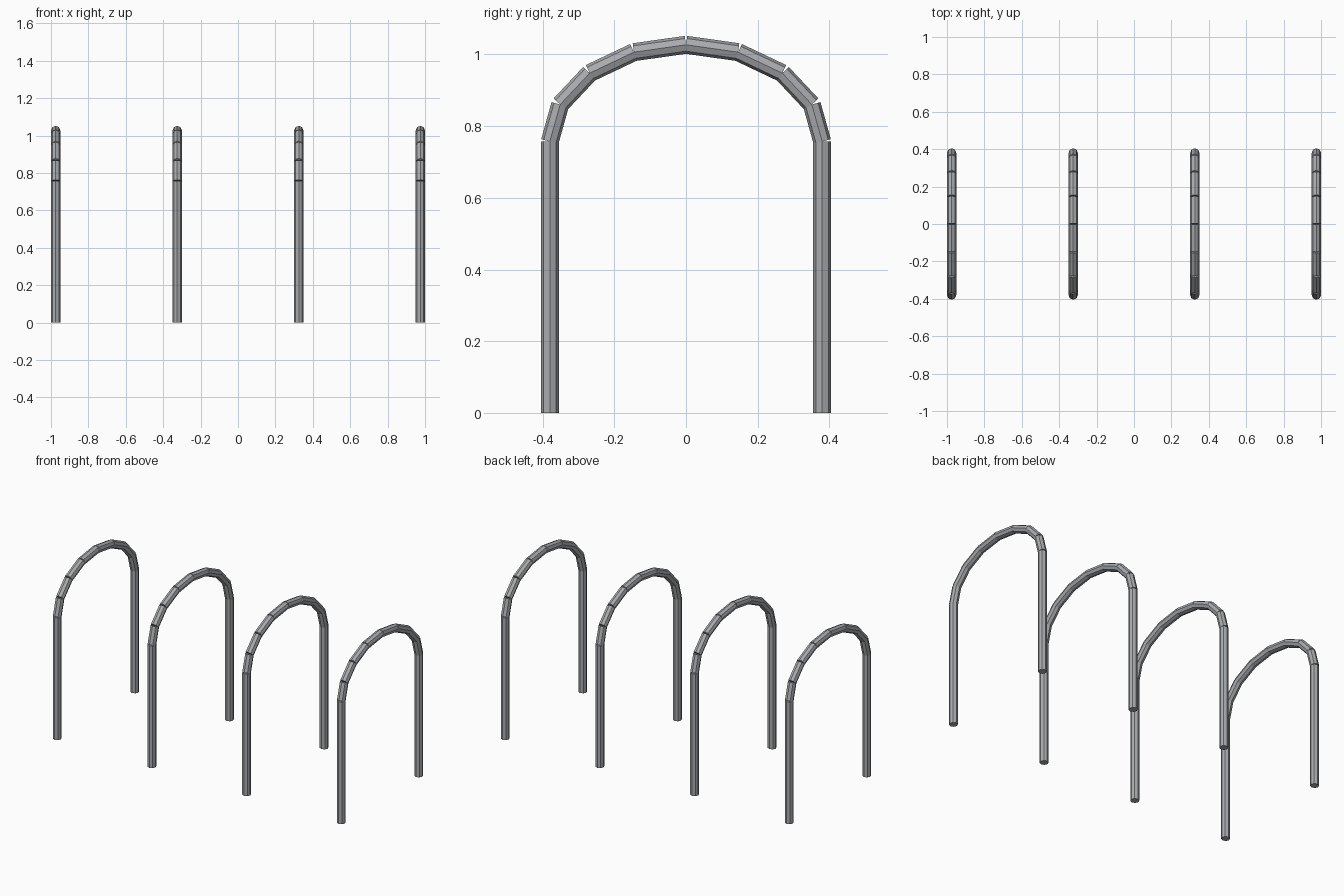
import bpy, bmesh, math
from mathutils import Vector, Matrix

cube = bpy.data.objects.get("Cube")
if cube:
    bpy.data.objects.remove(cube, do_unlink=True)

RADIUS, SIDES = 0.025, 8
HALF_SPAN, LEG_TOP, RISE = 0.38, 0.757, 0.27
ARC_PIECES, HOOPS, SPACING = 8, 4, 0.65

# Brushed grey metal
metal = bpy.data.materials.new("grey_metal")
metal.use_nodes = True
GREY = (0.40, 0.41, 0.43, 1)
metal.diffuse_color = GREY
metal.node_tree.nodes["Principled BSDF"].inputs["Base Color"].default_value = GREY


def add_tube(bm, start, end):
    """Straight capped tube between two points in the YZ plane."""
    axis = (end - start).normalized()
    side = Vector((1, 0, 0))
    turn = Matrix((side, axis.cross(side), axis)).transposed().to_4x4()
    place = Matrix.Translation((start + end) / 2) @ turn
    bmesh.ops.create_cone(bm, cap_ends=True, segments=SIDES, radius1=RADIUS,
                          radius2=RADIUS, depth=(end - start).length, matrix=place)


# Centre line: front leg, half-ellipse of straight pieces, back leg
path = [Vector((0, -HALF_SPAN, 0))]
for i in range(ARC_PIECES + 1):
    a = math.pi * i / ARC_PIECES
    path.append(Vector((0, -HALF_SPAN * math.cos(a), LEG_TOP + RISE * math.sin(a))))
path.append(Vector((0, HALF_SPAN, 0)))

bm = bmesh.new()
for start, end in zip(path, path[1:]):
    add_tube(bm, start, end)
mesh = bpy.data.meshes.new("hoop")
bm.to_mesh(mesh)
bm.free()
mesh.materials.append(metal)

# Row of identical hoops
for i in range(HOOPS):
    hoop = bpy.data.objects.new(f"hoop_{i + 1}", mesh)
    hoop.location.x = (i - (HOOPS - 1) / 2) * SPACING
    bpy.context.collection.objects.link(hoop)
